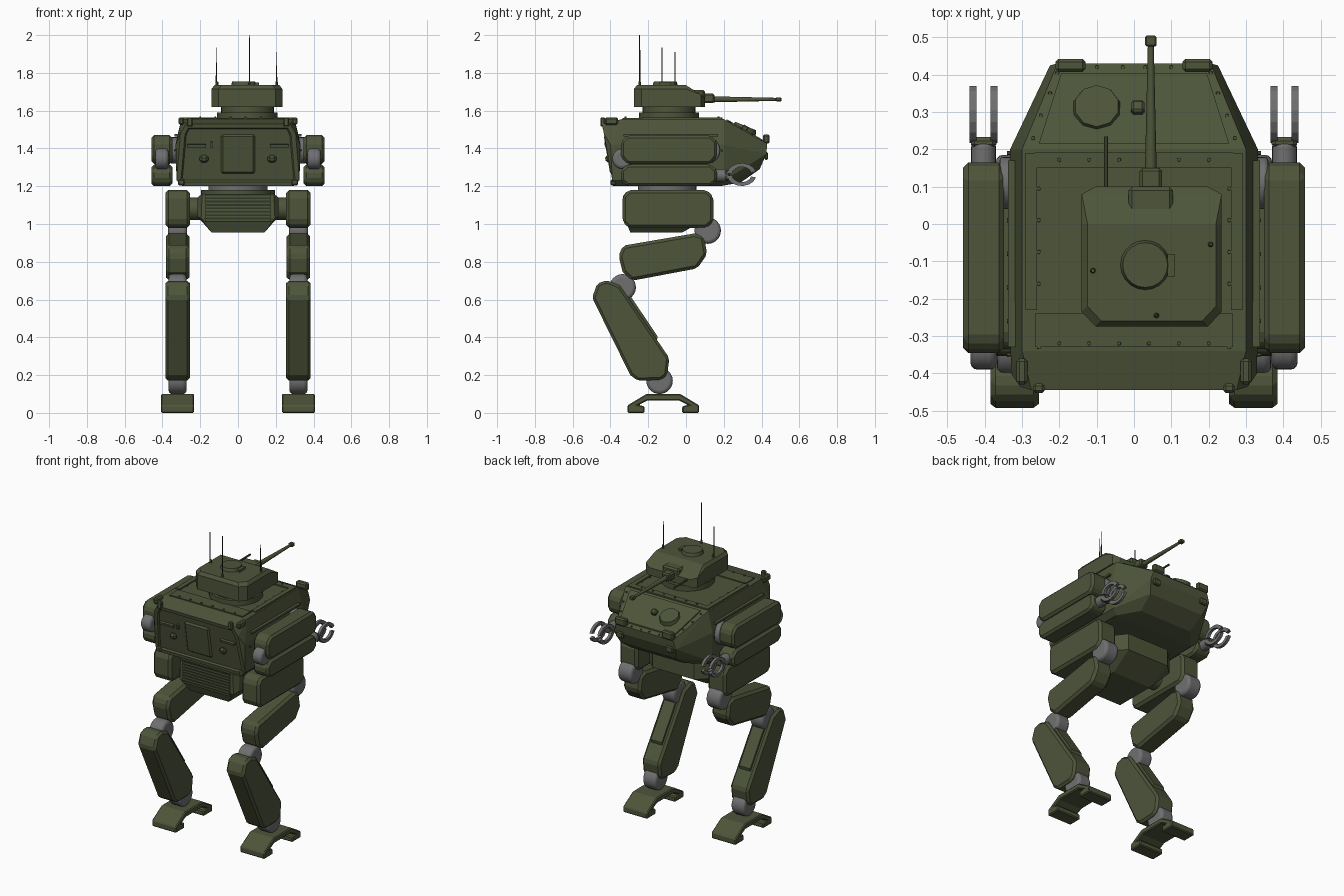
import bpy, bmesh, math
from mathutils import Vector, Matrix

if "Cube" in bpy.data.objects:
    bpy.data.objects.remove(bpy.data.objects["Cube"])


def mat(name, rgb):
    m = bpy.data.materials.new(name)
    m.diffuse_color = (*rgb, 1)
    m.use_nodes = True
    m.node_tree.nodes["Principled BSDF"].inputs["Base Color"].default_value = m.diffuse_color
    return m


GREEN = mat("olive_green", (0.075, 0.09, 0.042))
GREY = mat("joint_grey", (0.16, 0.16, 0.165))
DARK = mat("dark_olive", (0.03, 0.037, 0.02))


def finish(name, bm, m, bevel=0.0, smooth=False, segs=1):
    bmesh.ops.recalc_face_normals(bm, faces=bm.faces)
    me = bpy.data.meshes.new(name)
    bm.to_mesh(me)
    bm.free()
    ob = bpy.data.objects.new(name, me)
    bpy.context.collection.objects.link(ob)
    me.materials.append(m)
    if bevel:
        b = ob.modifiers.new("bevel", 'BEVEL')
        b.width, b.segments, b.limit_method = bevel, segs, 'ANGLE'
        b.angle_limit = math.radians(35)
    if smooth:
        bpy.context.view_layer.objects.active = ob
        ob.select_set(True)
        bpy.ops.object.shade_smooth_by_angle(angle=math.radians(40))
        ob.select_set(False)
    return ob


def prism(name, prof, x0, x1, m=GREEN, bevel=0.0):
    """Side profile of (y, z) points extruded along x."""
    bm = bmesh.new()
    f = bm.faces.new([bm.verts.new((x0, y, z)) for y, z in prof])
    r = bmesh.ops.extrude_face_region(bm, geom=[f])
    for v in r["geom"]:
        if isinstance(v, bmesh.types.BMVert):
            v.co.x = x1
    return finish(name, bm, m, bevel)


def box(name, c, size, m=GREEN, bevel=0.0, tilt=0.0):
    bm = bmesh.new()
    bmesh.ops.create_cube(bm, size=1, matrix=Matrix.Translation(c)
                          @ Matrix.Rotation(tilt, 4, 'X') @ Matrix.Diagonal((*size, 1)))
    return finish(name, bm, m, bevel)


def rod(name, a, b, r0, r1=None, m=GREEN, n=24, bevel=0.0):
    a, b = Vector(a), Vector(b)
    bm = bmesh.new()
    q = (b - a).to_track_quat('Z', 'Y').to_matrix().to_4x4()
    bmesh.ops.create_cone(bm, cap_ends=True, segments=n, radius1=r0,
                          radius2=r0 if r1 is None else r1, depth=(b - a).length,
                          matrix=Matrix.Translation((a + b) / 2) @ q)
    return finish(name, bm, m, bevel, n > 8, 3)


def solid(name, half, bevel=0.0, inset=False):
    """Convex faceted body from points mirrored across x."""
    bm = bmesh.new()
    for x, y, z in half:
        for s in (-1, 1):
            bm.verts.new((s * x, y, z))
    bmesh.ops.convex_hull(bm, input=bm.verts)
    bmesh.ops.dissolve_limit(bm, angle_limit=math.radians(3), verts=bm.verts, edges=bm.edges)
    if inset:
        bm.normal_update()
        rear = min(bm.faces, key=lambda f: f.normal.y * f.calc_area())
        bmesh.ops.inset_region(bm, faces=[rear], thickness=0.025, depth=0)
        bmesh.ops.inset_region(bm, faces=[rear], thickness=0.008, depth=-0.01)
    return finish(name, bm, GREEN, bevel)


def bolts(name, pts, axis='Z'):
    bm = bmesh.new()
    for p in pts:
        rot = Matrix.Rotation(math.pi / 2, 4, 'Y') if axis == 'X' else Matrix()
        bmesh.ops.create_cone(bm, cap_ends=True, segments=6, radius1=0.006, radius2=0.005,
                              depth=0.012, matrix=Matrix.Translation(p) @ rot)
    return finish(name, bm, GREEN)


# Hull with recessed rear panel
solid("hull", [(.275, -.445, 1.53), (.305, -.435, 1.48), (.325, -.39, 1.23), (.295, -.385, 1.20),
               (.30, -.34, 1.555), (.33, -.40, 1.42), (.30, .20, 1.555), (.332, .20, 1.42),
               (.325, .20, 1.23), (.29, .18, 1.20), (.205, .43, 1.425), (.225, .425, 1.37),
               (.20, .39, 1.29), (.19, .29, 1.22)], inset=True)
R = math.radians(-9.5)
box("rear_door", (0, -.409, 1.37), (.18, .02, .21), bevel=.012, tilt=-R)
box("door_handle", (-.14, -.42, 1.42), (.01, .02, .03), tilt=-R)
for s in (-1, 1):
    box("rear_lamp_bar", (s * .22, -.42, 1.415), (.10, .02, .015), tilt=-R)
    box("tow_hook", (s * .18, -.412, 1.345), (.045, .03, .04), bevel=.012, tilt=-R)
    box("rear_lift_eye", (s * .30, -.395, 1.545), (.03, .07, .04), bevel=.008)
    box("rear_corner_bracket", (s * .255, -.44, 1.54), (.03, .025, .05), bevel=.006)
    box("rear_foot_bracket", (s * .30, -.385, 1.22), (.035, .03, .03), bevel=.006)
    box("nose_lamp", (s * .17, .425, 1.45), (.08, .035, .05), bevel=.008)
    box("deck_rail", (s * .275, -.02, 1.557), (.03, .42, .012))
    box("side_strip", (s * .327, -.08, 1.47), (.02, .5, .012))
    box("nose_side_rib", (s * .18, .425, 1.36), (.05, .02, .04), bevel=.006)
    bolts("side_bolts", [(s * .334, -.35 + .09 * i, 1.39) for i in range(7)], 'X')
    bolts("deck_bolts", [(s * .255, -.33 + .085 * i, 1.556) for i in range(7)])
box("deck_front_plate", (0, .172, 1.557), (.53, .04, .012))
box("deck_rear_plate", (0, -.285, 1.556), (.53, .09, .01))
bolts("deck_row_bolts", [(-.2 + .08 * i, y, 1.562) for i in range(6) for y in (-.32, .172)])

# Sloped nose plate, driver hatch, periscope
SL = math.atan2(-.13, .23)


def nose_z(y):
    return 1.555 - (y - .20) * .13 / .23


solid("nose_plate", [(x, y, nose_z(y) + d) for x, y in ((.255, .215), (.195, .405)) for d in (0, .008)])
h = rod("driver_hatch", (-.10, .305, nose_z(.305) - .005), (-.089 - .011, .3163, nose_z(.305) + .023),
        .068, .06, n=10)
box("periscope", (.01, .31, nose_z(.31) + .012), (.035, .035, .035), bevel=.006, tilt=SL)
bolts("nose_bolts", [(s * x, y, nose_z(y)) for s in (-1, 1)
                     for x, y in ((.27, .23), (.25, .29), (.225, .35), (.205, .405), (.10, .42), (.03, .42))])

# Turret, ring, cupola
rod("turret_ring", (.05, -.09, 1.54), (.05, -.09, 1.59), .16, n=32)
rod("turret_neck", (.05, -.09, 1.585), (.05, -.09, 1.63), .14, n=32)
t = solid("turret", [(x, y, z) for z, e in ((1.62, 0), (1.715, 0), (1.735, .015))
                     for x, y in ((.1875 - e, -.235 + e), (.15 - e, -.275 + e))]
          + [(.1875, .08, 1.62), (.1875, .08, 1.685), (.15, .10, 1.62), (.15, .10, 1.67),
             (.1875, 0, 1.715), (.172, 0, 1.735)])
t.location.x = .0475
rod("cupola", (.03, -.11, 1.73), (.03, -.11, 1.755), .068, .06, n=20)
box("cupola_hinge", (.10, -.11, 1.74), (.02, .06, .02))
for x, y in ((-.11, -.125), (.205, -.055), (.06, -.245)):
    rod("antenna_base", (x, y, 1.73), (x, y, 1.755), .008, .005, n=8)
for x, y, z in ((-.115, -.127, 1.935), (.205, -.058, 1.91), (.06, -.245, 2.0)):
    rod("antenna", (x, y, 1.73), (x, y, z), .0035, .0025, DARK, 6)

# Gun
box("gun_mantlet", (.045, .05, 1.675), (.12, .10, .07), bevel=.01)
box("gun_sleeve", (.045, .09, 1.665), (.06, .12, .05), bevel=.008)
rod("gun_barrel", (.045, .13, 1.66), (.045, .48, 1.66), .016, .008, n=12)
box("muzzle_brake", (.045, .49, 1.66), (.03, .03, .022), bevel=.004)
rod("side_gun", (-.075, .05, 1.66), (-.075, .235, 1.66), .006, n=8)

# Waist and pelvis
rod("waist", (0, -.10, 1.15), (0, -.10, 1.21), .155, m=GREY, n=32)
rod("waist_collar", (0, -.10, 1.13), (0, -.10, 1.18), .195, n=32)
solid("pelvis", [(.19, -.325, 1.16), (.215, -.29, 1.14), (.215, -.30, 1.04), (.195, -.325, 1.03),
                 (.14, -.295, .955), (.14, -.02, .955), (.215, .07, 1.04), (.215, .07, 1.14),
                 (.15, .13, 1.04), (.15, .13, 1.15), (.19, .05, 1.16)])
for i in range(8):
    z = 1.02 + i * .018
    box("grille_slat", (0, -.325, z), (.34, .016, .009))
box("grille_back", (0, -.325, 1.083), (.35, .006, .145), DARK)

# Legs and arms, both sides
hip = [(-.335, 1.15), (-.305, 1.18), (.11, 1.18), (.145, 1.145), (.145, 1.01), (.11, .98),
       (-.305, .98), (-.335, 1.01)]
thigh = [(-.335, .885), (.045, .95), (.095, .935), (.112, .84), (.06, .765), (-.285, .70),
         (-.335, .745), (-.357, .83)]
shin = [(-.497, .61), (-.47, .685), (-.42, .702), (-.35, .675), (-.088, .29), (-.10, .20),
        (-.13, .175), (-.255, .17), (-.295, .20)]
shin_plate = [(-.33, .645), (-.315, .65), (-.15, .405), (-.155, .38)]
upper_arm = [(-.345, 1.435), (-.31, 1.47), (.13, 1.47), (.165, 1.435), (.165, 1.355), (.13, 1.318),
             (-.31, 1.318), (-.345, 1.355)]
lower_arm = [(-.345, 1.285), (-.31, 1.315), (.13, 1.315), (.165, 1.285), (.165, 1.23), (.13, 1.20),
             (-.31, 1.20), (-.345, 1.23)]
foot = [(-.21, .10), (-.03, .10), (-.005, .085), (.07, .04), (.07, 0), (-.02, 0), (-.02, .035),
        (.01, .042), (-.035, .065), (-.205, .065), (-.25, .042), (-.22, .035), (-.22, 0),
        (-.31, 0), (-.31, .04), (-.235, .085)]


def arc(cy, cz, r_out, r_in, a0, a1, n=7):
    """Curved finger profile; the inner edge narrows to a tip."""
    A = [math.radians(a0 + (a1 - a0) * i / n) for i in range(n + 1)]
    out = [(cy + r_out * math.cos(a), cz + r_out * .78 * math.sin(a)) for a in A]
    inn = [(cy + r_in * math.cos(a), cz + r_in * .78 * math.sin(a)) for a in A]
    return out + inn[::-1]


def joint(name, x, y, z, r, w):
    rod(name, (x - w / 2, y, z), (x + w / 2, y, z), r, m=GREY, n=24, bevel=.018)


for s in (-1, 1):
    side = "left_" if s < 0 else "right_"
    x = s * .32
    rod(side + "hip_axle", (s * .19, -.10, 1.08), (s * .27, -.10, 1.08), .06)
    prism(side + "hip_block", hip, x - .065, x + .065, bevel=.016)
    joint(side + "hip_joint", x, .115, .965, .07, .10)
    prism(side + "thigh", thigh, x - .062, x + .062, bevel=.016)
    joint(side + "knee_joint", x, -.335, .665, .07, .095)
    prism(side + "shin", shin, x - .065, x + .065, bevel=.014)
    prism(side + "shin_plate", shin_plate, x - .04, x + .04)
    joint(side + "ankle_joint", x, -.14, .17, .07, .095)
    prism(side + "foot", foot, x - .088, x + .088, bevel=.006)

    ax = s * .403
    rod(side + "shoulder", (s * .31, .11, 1.39), (s * .36, .11, 1.39), .07, m=GREY, bevel=.01)
    prism(side + "upper_arm", upper_arm, ax - .055, ax + .055, bevel=.014)
    joint(side + "elbow_joint", ax, -.335, 1.345, .055, .07)
    prism(side + "lower_arm", lower_arm, ax - .055, ax + .055, bevel=.014)
    rod(side + "wrist", (ax, .15, 1.257), (ax, .215, 1.257), .033, m=GREY, bevel=.008)
    box(side + "palm", (ax, .218, 1.257), (.068, .03, .055), bevel=.01)
    for fx in (ax - .028, ax + .028):
        prism(side + "upper_finger", arc(.295, 1.262, .078, .052, 175, 15), fx - .009, fx + .009, GREY)
        prism(side + "lower_finger", arc(.295, 1.262, .078, .052, 185, 345), fx - .009, fx + .009, GREY)
